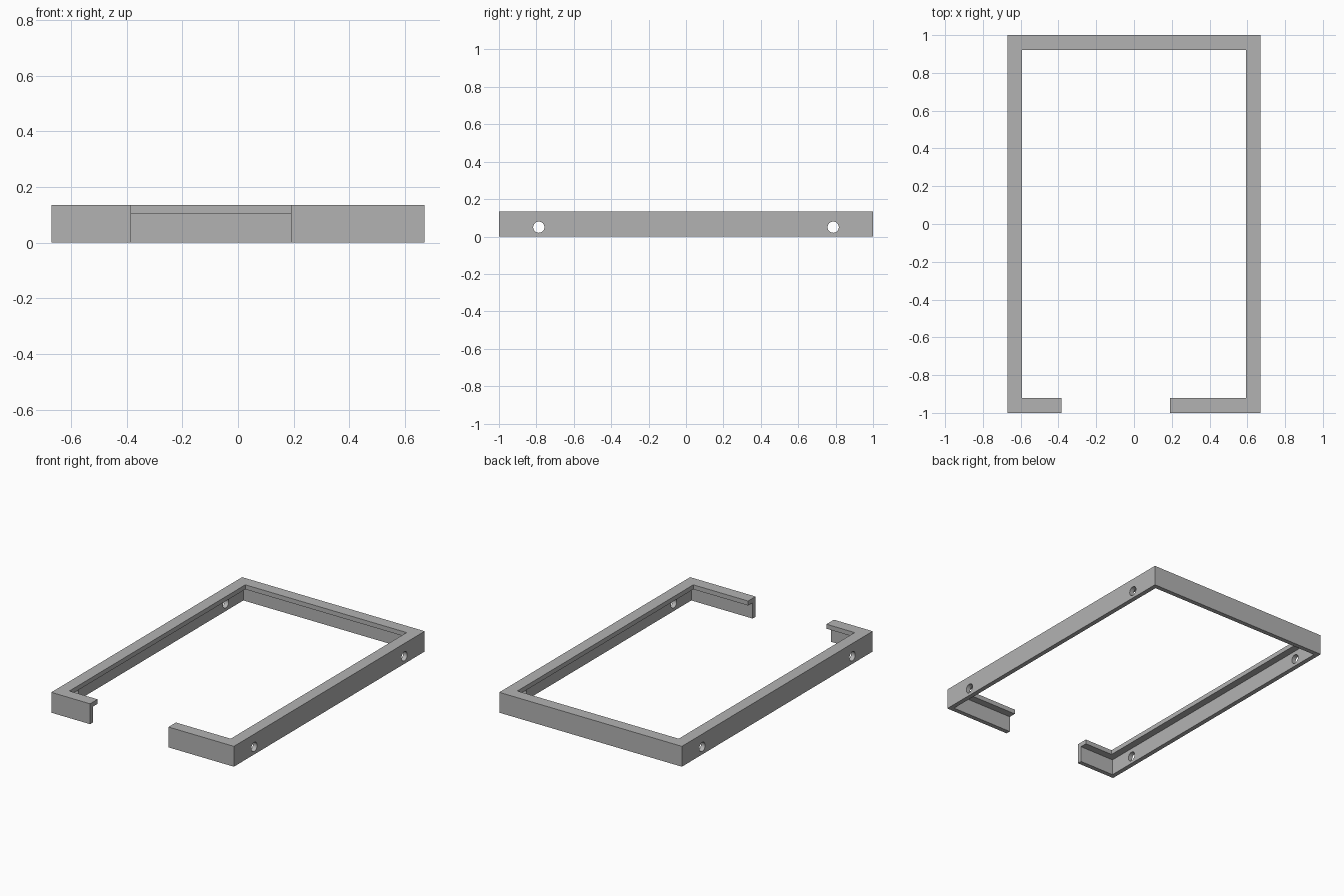
import bpy, bmesh, math

# Remove the default object
cube = bpy.data.objects.get("Cube")
if cube:
    bpy.data.objects.remove(cube, do_unlink=True)

HALF_X, HALF_Y, HEIGHT = 0.67, 1.0, 0.135
WALL, LIP, LIP_UNDER = 0.03, 0.078, 0.105
GAP_LEFT, GAP_RIGHT = 0.19, -0.385

# Material
grey = bpy.data.materials.new("plain grey")
grey.use_nodes = True
colour = (0.45, 0.45, 0.45, 1)
grey.diffuse_color = colour
grey.node_tree.nodes["Principled BSDF"].inputs["Base Color"].default_value = colour

# L-shaped section: (distance inward, height)
section = [(0, 0), (WALL, 0), (WALL, LIP_UNDER), (LIP, LIP_UNDER),
           (LIP, HEIGHT), (0, HEIGHT)]

# Open path round the frame: position and inward mitre direction
path = [(GAP_RIGHT, -HALF_Y, 0, 1),
        (-HALF_X, -HALF_Y, 1, 1), (-HALF_X, HALF_Y, 1, -1),
        (HALF_X, HALF_Y, -1, -1), (HALF_X, -HALF_Y, -1, 1),
        (GAP_LEFT, -HALF_Y, 0, 1)]

# Sweep the section along the path and cap both ends
bm = bmesh.new()
rings = [[bm.verts.new((x + nx * d, y + ny * d, z)) for d, z in section]
         for x, y, nx, ny in path]
n = len(section)
for a, b in zip(rings, rings[1:]):
    for i in range(n):
        j = (i + 1) % n
        bm.faces.new((a[i], a[j], b[j], b[i]))
bm.faces.new(rings[0])
bm.faces.new(rings[-1][::-1])
bmesh.ops.recalc_face_normals(bm, faces=bm.faces)
mesh = bpy.data.meshes.new("bracket_frame")
bm.to_mesh(mesh)
bm.free()
mesh.materials.append(grey)
frame = bpy.data.objects.new("bracket_frame", mesh)
bpy.context.collection.objects.link(frame)

# Screw holes through both side walls
bpy.context.view_layer.objects.active = frame
for sx in (-1, 1):
    for sy in (-1, 1):
        bpy.ops.mesh.primitive_cylinder_add(
            vertices=32, radius=0.03, depth=0.1,
            location=(sx * (HALF_X - WALL / 2), sy * 0.787, 0.05),
            rotation=(0, math.pi / 2, 0))
        cutter = bpy.context.object
        cutter.name = "hole_cutter"
        cutter.hide_render = True
        cutter.data.materials.append(grey)
        cut = frame.modifiers.new("screw_hole", 'BOOLEAN')
        cut.operation = 'DIFFERENCE'
        cut.solver = 'EXACT'
        cut.object = cutter
        bpy.context.view_layer.objects.active = frame
        bpy.ops.object.modifier_apply(modifier=cut.name)
        bpy.data.objects.remove(cutter, do_unlink=True)

# Smooth hole walls, sharp edges elsewhere
bpy.ops.object.select_all(action='DESELECT')
frame.select_set(True)
bpy.ops.object.shade_smooth_by_angle(angle=math.radians(30))
